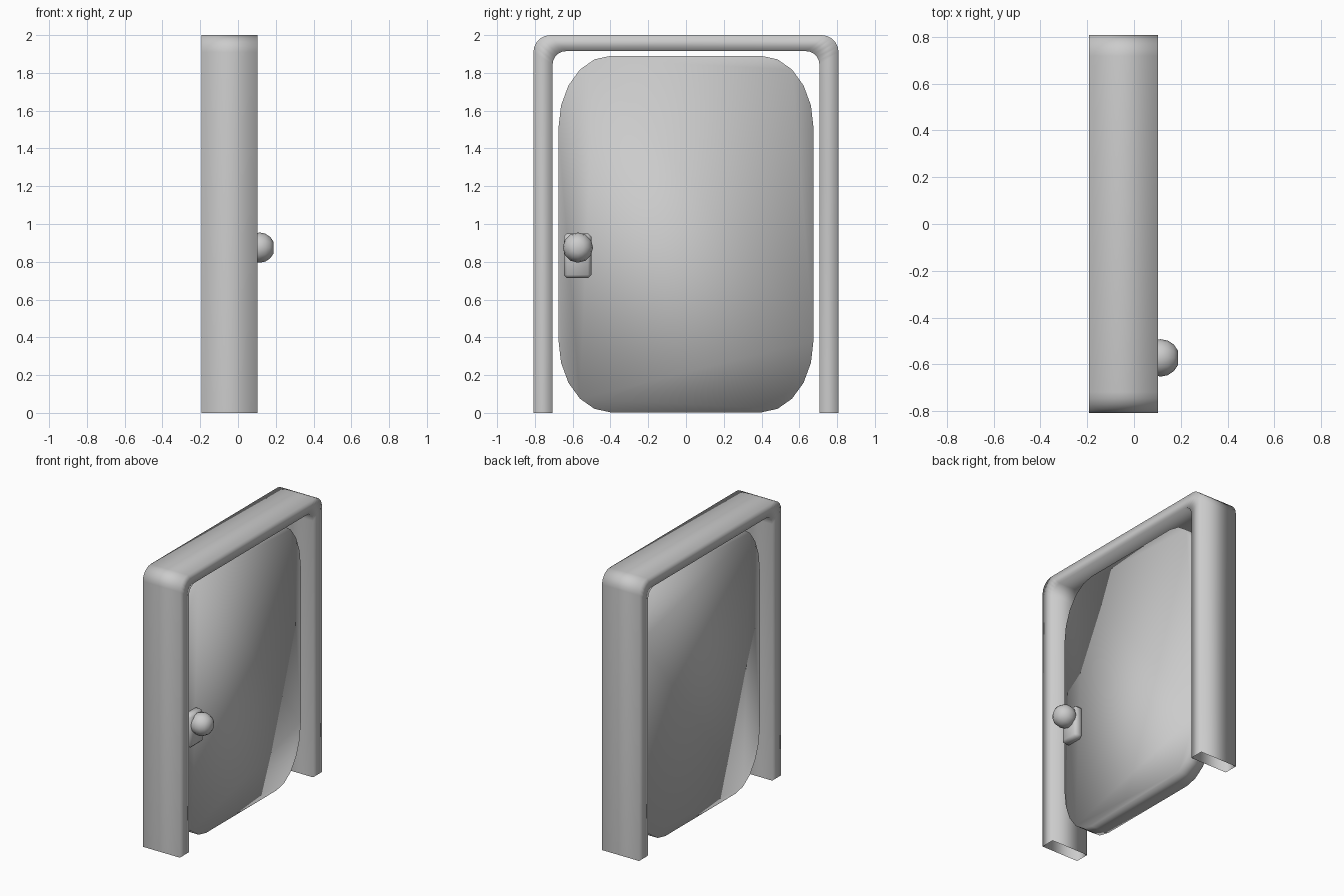
import bpy, bmesh, math
from mathutils import Matrix

if "Cube" in bpy.data.objects:
    bpy.data.objects.remove(bpy.data.objects["Cube"])


def finish(name, bm):
    bmesh.ops.recalc_face_normals(bm, faces=bm.faces)
    for f in bm.faces:
        f.smooth = True
    me = bpy.data.meshes.new(name)
    bm.to_mesh(me)
    bm.free()
    ob = bpy.data.objects.new(name, me)
    bpy.context.collection.objects.link(ob)
    return ob


def corner(cy, cz, ry, rz, start, n):
    """Quarter-ellipse points, counter-clockwise from start degrees."""
    return [(cy + ry * math.cos(math.radians(start + 90 * i / n)),
             cz + rz * math.sin(math.radians(start + 90 * i / n))) for i in range(n + 1)]


# Door frame: hollow rectangular section swept up, over and down, open at the feet
def arch(half, top, r):
    return ([(half, 0)] + corner(half - r, top - r, r, r, 0, 5)
            + corner(r - half, top - r, r, r, 90, 5) + [(-half, 0)])


X0, X1 = -0.192, 0.103
bm = bmesh.new()
rows = []
for (oy, oz), (iy, iz) in zip(arch(0.808, 2.0, 0.09), arch(0.706, 1.915, 0.07)):
    rows.append([bm.verts.new(p) for p in
                 ((X0, oy, oz), (X1, oy, oz), (X1, iy, iz), (X0, iy, iz))])
for a, b in zip(rows, rows[1:]):
    for k in range(4):
        j = (k + 1) % 4
        bm.faces.new((a[k], a[j], b[j], b[k]))
finish("door_frame", bm)

# Door: closed slab with large elliptical corners, smooth across its edges
W, B, T, RY, RZ, N = 0.675, 0.003, 1.89, 0.275, 0.38, 5
FRONT, BACK = 0.027, -0.115
outline = (corner(W - RY, T - RZ, RY, RZ, 0, N) + corner(RY - W, T - RZ, RY, RZ, 90, N)
           + corner(RY - W, B + RZ, RY, RZ, 180, N) + corner(W - RY, B + RZ, RY, RZ, 270, N))
bm = bmesh.new()
f = [bm.verts.new((FRONT, y, z)) for y, z in outline]
b = [bm.verts.new((BACK, y, z)) for y, z in outline]
for i in range(len(outline)):
    j = (i + 1) % len(outline)
    bm.faces.new((f[i], b[i], b[j], f[j]))
bm.faces.new(f)
bm.faces.new(b[::-1])
finish("door_panel", bm)

# Lock plate
bm = bmesh.new()
bmesh.ops.create_cube(bm, size=1, matrix=Matrix.Translation((0.045, -0.574, 0.832))
                      @ Matrix.Diagonal((0.07, 0.146, 0.238, 1)))
bmesh.ops.bevel(bm, geom=bm.edges[:], offset=0.018, segments=1, affect='EDGES')
finish("lock_plate", bm)

# Round knob with a flattened end
bm = bmesh.new()
bmesh.ops.create_uvsphere(bm, u_segments=12, v_segments=8, radius=0.08,
                          matrix=Matrix.Translation((0.114, -0.572, 0.875))
                          @ Matrix.Rotation(math.pi / 2, 4, 'Y'))
for v in bm.verts:
    v.co.x = min(v.co.x, 0.114 + 0.08 * math.cos(math.pi / 8))
finish("door_knob", bm)
